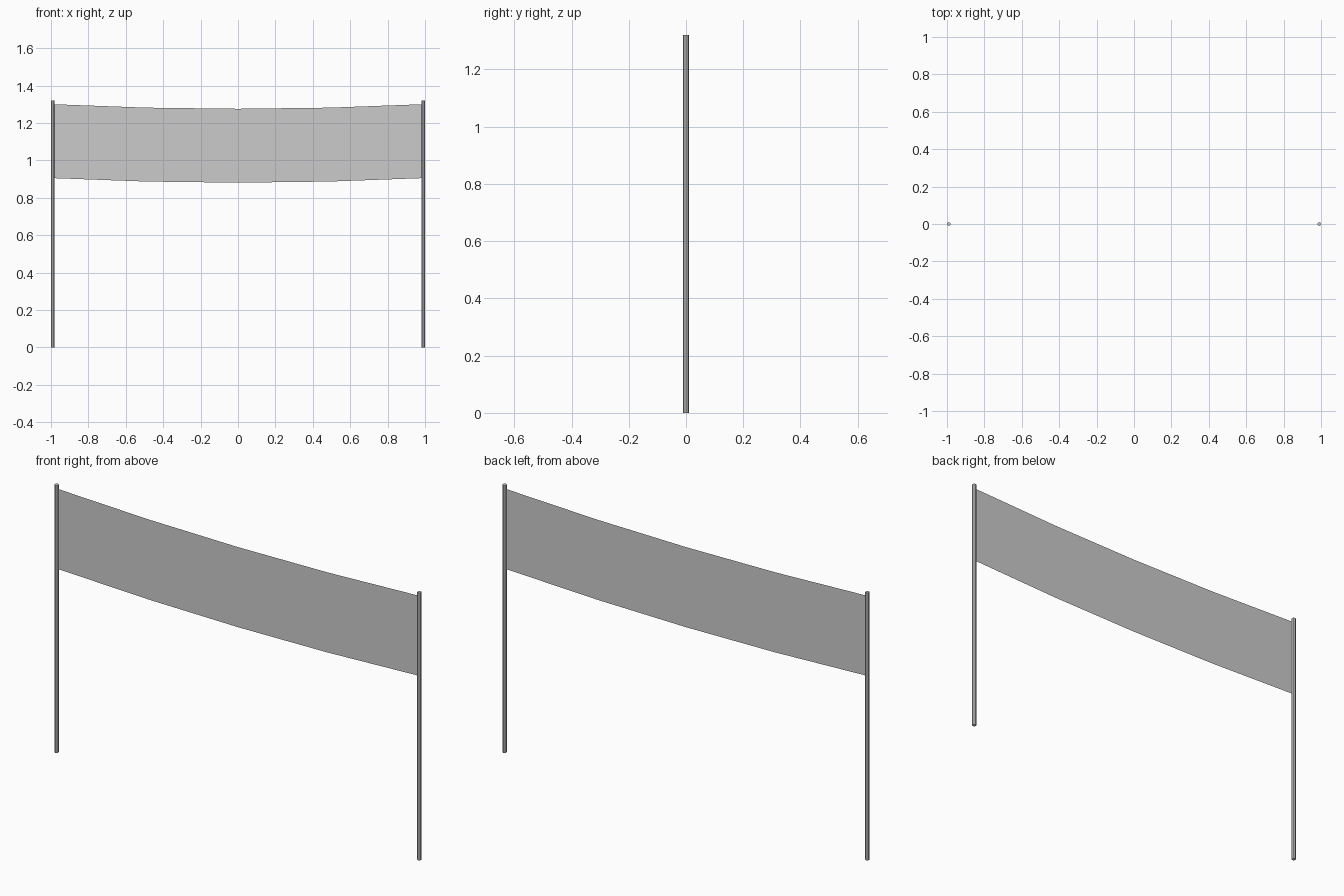
import bpy, bmesh

if "Cube" in bpy.data.objects:
    bpy.data.objects.remove(bpy.data.objects["Cube"])

POST_X, POST_R, POST_H = 0.99, 0.01, 1.32
HALF_W, TOP, BOTTOM, SAG, SEGMENTS = 0.98, 1.30, 0.905, 0.024, 4


# Upright posts
def add_post(name, x):
    bpy.ops.mesh.primitive_cylinder_add(vertices=8, radius=POST_R, depth=POST_H,
                                        location=(x, 0, POST_H / 2))
    bpy.context.object.name = name
    bpy.ops.object.shade_smooth_by_angle()


add_post("left_post", -POST_X)
add_post("right_post", POST_X)

# Thin banner sheet, sagging in the middle
bm = bmesh.new()
columns = []
for i in range(SEGMENTS + 1):
    t = 2 * i / SEGMENTS - 1
    drop = SAG * (1 - t * t)
    columns.append([bm.verts.new((t * HALF_W, 0, z - drop)) for z in (BOTTOM, TOP)])
for a, b in zip(columns, columns[1:]):
    bm.faces.new((a[0], b[0], b[1], a[1]))
mesh = bpy.data.meshes.new("banner")
bm.to_mesh(mesh)
bm.free()
bpy.context.collection.objects.link(bpy.data.objects.new("banner", mesh))
